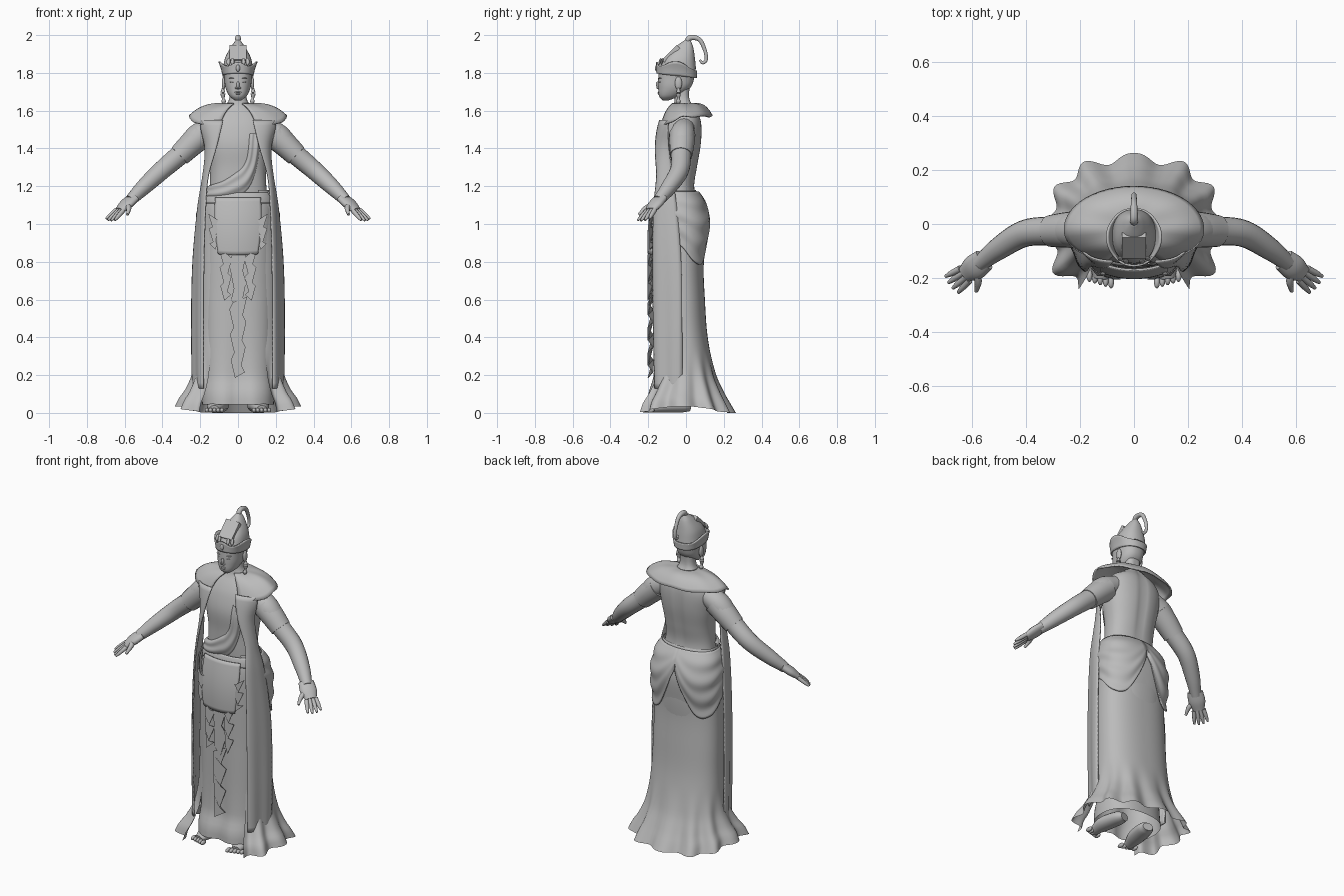
import bpy, bmesh, math
from math import sin, cos, pi, exp
from mathutils import Vector, Matrix

cube = bpy.data.objects.get("Cube")
if cube:
    bpy.data.objects.remove(cube, do_unlink=True)

stone = bpy.data.materials.new("grey_stone")
stone.use_nodes = True
grey = (0.5, 0.5, 0.5, 1)
stone.diffuse_color = grey
stone.node_tree.nodes["Principled BSDF"].inputs["Base Color"].default_value = grey


def finish(name, bm, mirror=False, thick=0, smooth=True):
    bmesh.ops.recalc_face_normals(bm, faces=bm.faces)
    mesh = bpy.data.meshes.new(name)
    bm.to_mesh(mesh)
    bm.free()
    mesh.materials.append(stone)
    obj = bpy.data.objects.new(name, mesh)
    bpy.context.collection.objects.link(obj)
    if smooth:
        bpy.ops.object.select_all(action='DESELECT')
        obj.select_set(True)
        bpy.context.view_layer.objects.active = obj
        bpy.ops.object.shade_smooth_by_angle(angle=math.radians(50))
    if thick:
        solid = obj.modifiers.new("thickness", 'SOLIDIFY')
        solid.thickness, solid.offset = thick, 0
    if mirror:
        obj.modifiers.new("mirror", 'MIRROR')
    return obj


def curve(rows, x):
    """Smooth interpolation of table rows keyed by their first entry."""
    last = len(rows) - 1
    i = max(k for k in range(last) if k == 0 or rows[k][0] <= x)
    a, b = rows[i], rows[i + 1]
    before, after = rows[max(i - 1, 0)], rows[min(i + 2, last)]
    h = b[0] - a[0]
    s = min(max((x - a[0]) / h, 0), 1)
    out = []
    for p, q, pre, post in list(zip(a, b, before, after))[1:]:
        m = (q - pre) / (b[0] - before[0]) * h
        n = (post - p) / (after[0] - a[0]) * h
        out.append(p + s * m + s * s * (3 * (q - p) - 2 * m - n) + s ** 3 * (m + n - 2 * (q - p)))
    return out


def sheet(name, f, nu, nv, wrap=False, cap=False, **options):
    """Grid surface from f(u, v), optionally closed around u and capped."""
    bm = bmesh.new()
    cols = nu if wrap else nu + 1
    grid = [[bm.verts.new(f(i / nu, j / nv)) for i in range(cols)] for j in range(nv + 1)]
    for low, high in zip(grid, grid[1:]):
        for i in range(nu):
            k = (i + 1) % cols
            bm.faces.new((low[i], low[k], high[k], high[i]))
    if cap:
        bm.faces.new(grid[0])
        bm.faces.new(grid[-1])
    return finish(name, bm, **options)


def ring(rows, z, t, grow=0):
    """Point on a lofted body: t = 0 faces front, pi faces back."""
    w, front, back = curve(rows, z)
    soft = lambda v: math.copysign(abs(v) ** .85, v)
    return Vector(((w + grow) * soft(sin(t)),
                   (front + back) / 2 - ((back - front) / 2 + grow) * soft(cos(t)), z))


def loft(name, rows, nu=40, nv=30, **options):
    low, high = rows[0][0], rows[-1][0]
    return sheet(name, lambda u, v: ring(rows, low + (high - low) * v, 2 * pi * u),
                 nu, nv, wrap=True, **options)


def tube(name, points, side=(0, 0, 1), wide=1, n=14, steps=16, **options):
    """Round tube through (x, y, z, radius) points."""
    rows = [(k, *p) for k, p in enumerate(points)]
    end = len(points) - 1

    def f(u, v):
        *c, r = curve(rows, v * end)
        ahead = Vector(curve(rows, min(v + .02, 1) * end)[:3])
        behind = Vector(curve(rows, max(v - .02, 0) * end)[:3])
        d = (ahead - behind).normalized()
        s = Vector(side)
        s = (s - d * s.dot(d)).normalized()
        return Vector(c) + r * (s * wide * cos(2 * pi * u) + d.cross(s) * sin(2 * pi * u))
    return sheet(name, f, n, steps, wrap=True, cap=True, **options)


def ball(name, loc, size, tilt=0, mirror=False):
    bm = bmesh.new()
    bmesh.ops.create_uvsphere(bm, u_segments=16, v_segments=10, radius=1)
    bm.transform(Matrix.Translation(loc) @ Matrix.Rotation(tilt, 4, 'X') @ Matrix.Diagonal((*size, 1)))
    return finish(name, bm, mirror)


# Body
torso = [(1.1, .165, -.135, .06), (1.2, .15, -.14, .045), (1.3, .15, -.142, .06),
         (1.42, .168, -.148, .08), (1.52, .172, -.125, .083), (1.58, .14, -.095, .07),
         (1.62, .075, -.068, .045), (1.66, .047, -.06, .022), (1.74, .045, -.058, .02)]


def torso_point(u, v):
    p = ring(torso, 1.1 + .64 * v, 2 * pi * u)
    if p.y > 0:
        p.y -= .012 * exp(-(p.x / .02) ** 2) * sin(pi * v)
    return p


sheet("torso", torso_point, 48, 36, wrap=True)

# Arms and hands
tube("arm", [(.13, -.01, 1.51, .055), (.21, -.02, 1.465, .066), (.295, -.025, 1.378, .055),
             (.405, -.035, 1.283, .05), (.5, -.09, 1.195, .042), (.57, -.145, 1.125, .03)],
     n=20, steps=30, mirror=True)
tube("sleeve", [(.19, -.02, 1.472, .07), (.25, -.022, 1.42, .066), (.31, -.026, 1.362, .059)],
     n=20, mirror=True)
across = Vector((.58, .75, .1))
reach = Vector((.62, -.48, -.62))
knuckle = Vector((.627, -.187, 1.072))
tube("palm", [(.555, -.133, 1.138, .023), (.593, -.163, 1.104, .025), (*knuckle, .017)],
     side=across, wide=1.9, mirror=True)
for k, name in enumerate(("index", "middle", "ring", "little")):
    base = knuckle + across * (k - 1.5) * .019
    tip = base + (reach + across * (k - 1.5) * .1) * (.09 - .008 * abs(k - 1.5))
    tube(name + "_finger", [(*base, .013), (*base.lerp(tip, .6), .011), (*tip, .006)],
         n=8, steps=6, mirror=True)
tube("thumb", [(.588, -.17, 1.105, .016), (.578, -.213, 1.083, .014), (.585, -.25, 1.05, .007)],
     n=8, steps=6, mirror=True)

# Feet with toes
tube("foot", [(.085, .02, .03, .022), (.095, -.02, .036, .034), (.115, -.12, .036, .036), (.125, -.2, .02, .02)],
     side=(1, 0, 0), wide=1.4, mirror=True)
for k in range(5):
    ball("toe", (.085 + k * .02, -.215 + .006 * k, .014), (.011, .024, .013), mirror=True)

# Head and face
head = [(1.655, .018, -.125, -.09), (1.675, .044, -.142, -.04), (1.72, .066, -.147, .022),
        (1.77, .073, -.147, .043), (1.82, .076, -.142, .05), (1.87, .06, -.12, .04)]
loft("head", head, cap=True)
ball("nose", (0, -.147, 1.733), (.009, .011, .022), .25)
ball("nostril", (.008, -.147, 1.72), (.007, .009, .006), mirror=True)
ball("upper_lip", (0, -.141, 1.698), (.019, .01, .004))
ball("lower_lip", (0, -.14, 1.69), (.015, .01, .005))
ball("eye", (.028, -.135, 1.752), (.014, .01, .005), mirror=True)
ball("brow", (.029, -.135, 1.772), (.02, .011, .003), mirror=True)
ball("ear", (.076, -.04, 1.745), (.01, .019, .035), mirror=True)
tube("earring", [(.079, -.04, 1.72, .006), (.08, -.04, 1.69, .013), (.078, -.04, 1.665, .007),
                 (.076, -.04, 1.65, .012), (.073, -.04, 1.63, .004)], n=10, mirror=True)

# Headdress
band = [(1.785, .078, -.152, .053), (1.82, .086, -.153, .055), (1.86, .1, -.155, .058)]


def band_point(u, v):
    t = 2 * pi * u
    height = .04 + .035 * abs(sin(t)) ** 6 + .02 * max(0, cos(t)) ** 20
    p = ring(band, 1.785 + height * v, t)
    p.z += .012 * cos(t)
    return p


sheet("crown_band", band_point, 48, 6, wrap=True, thick=.008)
loft("crown_cone", [(1.82, .08, -.14, .053), (1.88, .068, -.112, .047), (1.94, .036, -.053, .037),
                    (1.975, .01, -.005, .022)], cap=True)
bm = bmesh.new()
bmesh.ops.create_cube(bm, size=1)
bm.transform(Matrix.Translation((0, -.08, 1.9)) @ Matrix.Rotation(-pi / 4, 4, 'X') @ Matrix.Diagonal((.09, .025, .11, 1)))
finish("crown_plate", bm, smooth=False)
for k in (-2, -1, 1, 2):
    p = ring(band, 1.845, k * .3, -.012)
    ball("crown_petal", p + Vector((0, 0, .014)), (.01, .006, .02), -.3)
ball("crown_jewel", (0, -.156, 1.825), (.011, .008, .018))
tube("crown_plume", [(0, 0, 1.95, .013), (0, .02, 1.985, .015), (0, .07, 1.977, .012), (0, .1, 1.92, .01),
                     (0, .107, 1.87, .009), (0, .088, 1.853, .008), (0, .073, 1.868, .005)],
     side=(1, 0, 0), steps=36)

# Shoulder cape and the long stoles
def cape_point(u, v):
    t = .4 + (2 * pi - .8) * u
    front = max(0, cos(t))
    depth = .158 - .034 * front ** .5
    return Vector(((.058 + .2 * v) * sin(t), -.02 - (.055 + (depth - .055) * v) * cos(t),
                   1.637 - .068 * v ** 3 - .065 * v * front + .003 * v * cos(8 * t)))


sheet("shoulder_cape", cape_point, 44, 12, thick=.008)
stole = [(.13, .182, -.165, .24, -.02), (.45, .182, -.172, .245, -.02), (.8, .18, -.175, .238, -.025),
         (1.1, .17, -.17, .21, -.05), (1.25, .157, -.155, .184, -.07), (1.4, .115, -.162, .174, -.09),
         (1.5, .09, -.152, .195, -.095), (1.55, .078, -.138, .2, -.09)]


def stole_point(u, v):
    z = .13 + 1.42 * v
    xi, yi, xo, yo = curve(stole, z)
    bulge = .012 * sin(pi * u) + .004 * sin(3 * pi * u) * (1 - v)
    return Vector((xi + (xo - xi) * u + bulge, yi + (yo - yi) * u - bulge, z))


sheet("stole", stole_point, 10, 50, thick=.007, mirror=True)

# Chest sash
sash = [(0, .3, 1.48, .7, 1.48), (1, .18, 1.32, .6, 1.28), (2, -.45, 1.23, -.05, 1.145), (3, -1.5, 1.2, -1.5, 1.12)]


def sash_point(u, v):
    tu, zu, tl, zl = curve(sash, 3 * v)
    fold = .003 + (.008 + .014 * v) * sin(pi * u) ** .5 + .003 * sin(4 * pi * u)
    return ring(torso, zu + (zl - zu) * u, tu + (tl - tu) * u, fold)


sheet("chest_sash", sash_point, 20, 30)

# Inner and outer skirts
under = [(.045, .19, -.215, .1), (.1, .19, -.21, .09), (.2, .185, -.18, .08), (.6, .188, -.168, .08),
         (.9, .19, -.17, .1), (1.08, .185, -.165, .08), (1.16, .162, -.148, .05)]


def under_point(u, v):
    p = ring(under, .045 + 1.115 * v, 2 * pi * u)
    if p.y < 0:
        p.y += .03 * exp(-(p.x / .05) ** 2) * (1 - v) ** 3
    return p


sheet("inner_skirt", under_point, 48, 40, wrap=True)
skirt = [(0, .315, -.285, .245), (.05, .298, -.265, .22), (.1, .27, -.23, .195), (.2, .238, -.18, .155),
         (.4, .22, -.155, .115), (.6, .215, -.155, .1), (.8, .21, -.158, .093), (1, .203, -.16, .11),
         (1.1, .192, -.155, .09), (1.18, .165, -.145, .052)]


def skirt_point(u, v):
    t = .64 + (2 * pi - 1.28) * u
    z = 1.18 * v ** 1.4
    ripple = max(0, 1 - z / .35) ** 1.5
    p = ring(skirt, z, t, (.019 + .012 * max(0, cos(t))) * ripple * cos(12 * t))
    p.z += .035 * ripple * sin(t) ** 4
    return p


sheet("outer_skirt", skirt_point, 120, 40)

# Waist belt and hip drapes
loft("waist_belt", [(1.11, .188, -.16, .085), (1.14, .181, -.156, .075), (1.165, .168, -.148, .06)], nv=6, thick=.006)
hem = [(1.1, .97), (1.6, .88), (2.1, .8), (2.6, .8), (2.95, .93), (pi, 1.06)]


def drape_point(u, v):
    t = 1.1 + (pi - 1.1) * u
    low = curve(hem, t)[0]
    swag = .008 + .009 * sin(pi * v) + .004 * cos(7 * pi * v) * sin(pi * u)
    return ring(skirt, low + (1.17 - low) * v, t, swag)


sheet("hip_drape", drape_point, 28, 30, thick=.008, mirror=True)

# Front apron and pleated cascades
def apron_point(u, v):
    x = (u - .5) * (.21 + .02 * sin(pi * v) + .03 * v)
    z = .835 + .305 * v + .5 * x * x * (1 - v)
    return Vector((x, -.198 + 1.6 * x * x + .028 * v * v - .006 * sin(pi * v), z))


sheet("apron", apron_point, 20, 14, thick=.008)


def cascade(name, x, top, bottom, width, folds, y=-.19, **options):
    """Ribbon folded back and forth into hanging pleats."""
    def f(u, v):
        flip = (-1) ** round(v * folds)
        return Vector((x + (u - .5) * width * (1 - .3 * v) + flip * .01,
                       y + flip * (u - .5) * .026, top + (bottom - top) * v + flip * (u - .5) * .03))
    sheet(name, f, 1, folds, smooth=False, thick=.004, **options)


cascade("side_cascade", .125, 1.04, .88, .045, 4, y=-.178, mirror=True)
cascade("middle_cascade", .065, .85, .61, .05, 5, mirror=True)
cascade("centre_panel", 0, .86, .58, .08, 3, y=-.182)
cascade("centre_cascade", 0, .6, .2, .075, 6, y=-.188)
